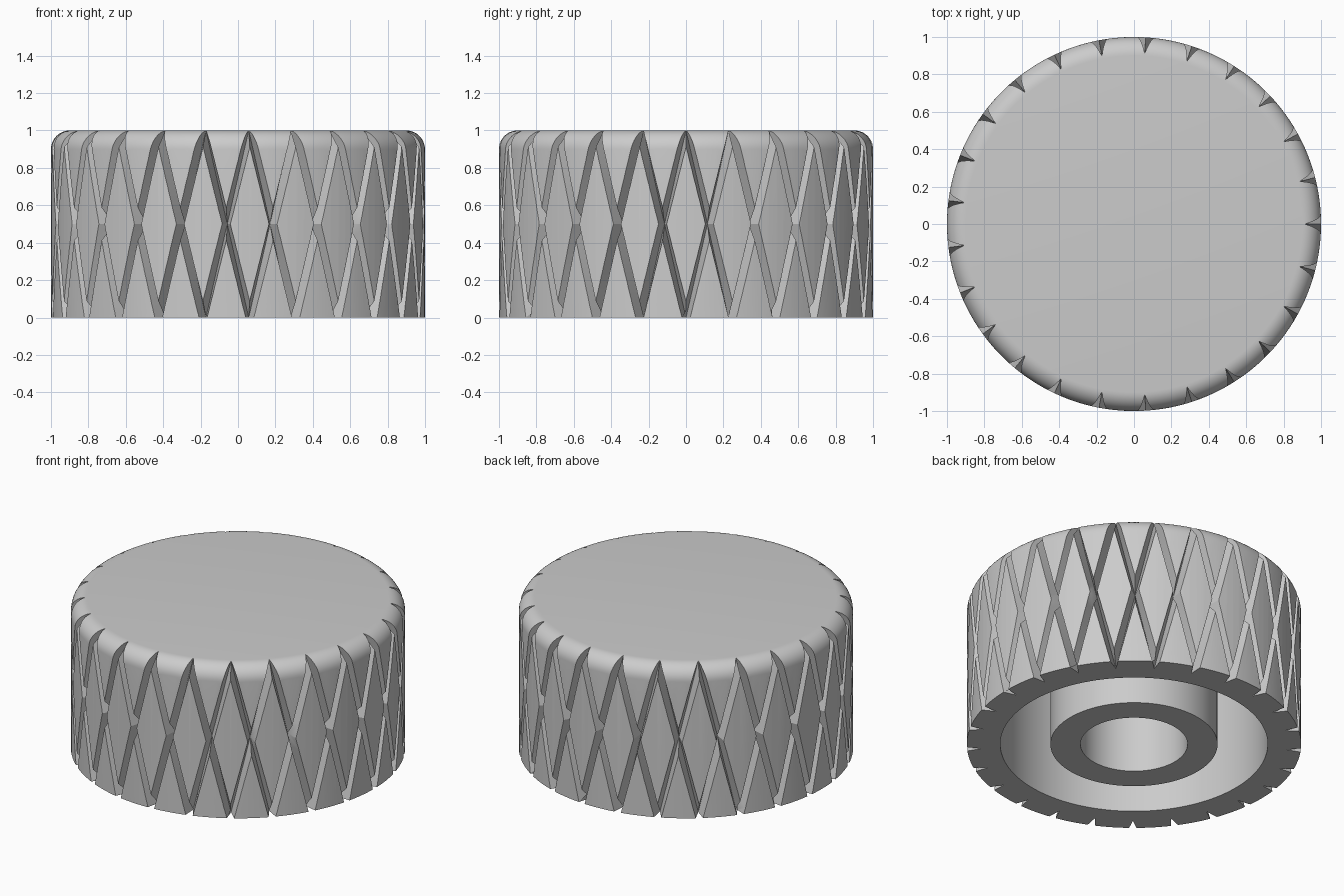
import bpy, bmesh, math
from math import sin, cos, pi

cube = bpy.data.objects.get("Cube")
if cube:
    bpy.data.objects.remove(cube, do_unlink=True)

GROOVES = 25
STEP = 2 * pi / GROOVES
SEGMENTS = 150
FILLET = 0.1

grey = bpy.data.materials.new("plain_grey")
grey.use_nodes = True
colour = (0.6, 0.6, 0.6, 1)
grey.diffuse_color = colour
grey.node_tree.nodes["Principled BSDF"].inputs["Base Color"].default_value = colour


def make_object(name, bm):
    bmesh.ops.recalc_face_normals(bm, faces=bm.faces)
    mesh = bpy.data.meshes.new(name)
    bm.to_mesh(mesh)
    bm.free()
    obj = bpy.data.objects.new(name, mesh)
    bpy.context.collection.objects.link(obj)
    mesh.materials.append(grey)
    return obj


def lathe(name, profile):
    """Revolve (radius, height) points, closing both ends with discs."""
    bm = bmesh.new()
    rings = [[bm.verts.new((r * cos(2 * pi * i / SEGMENTS), r * sin(2 * pi * i / SEGMENTS), z))
              for i in range(SEGMENTS)] for r, z in profile]
    for a, b in zip(rings, rings[1:]):
        for i in range(SEGMENTS):
            j = (i + 1) % SEGMENTS
            bm.faces.new((a[i], a[j], b[j], b[i]))
    bm.faces.new(rings[0])
    bm.faces.new(rings[-1])
    return make_object(name, bm)


def groove_cutter(name, hand):
    """V-section bars winding one groove step over the full height."""
    bm = bmesh.new()
    section = [(0.915, 0), (1.05, 0.035), (1.05, -0.035)]  # radius, sideways
    count = 14
    for k in range(GROOVES):
        rings = []
        for s in range(count + 1):
            t = -0.1 + 1.2 * s / count
            a = (k + hand * t) * STEP
            rings.append([bm.verts.new((r * cos(a) - w * sin(a), r * sin(a) + w * cos(a), t))
                          for r, w in section])
        for a, b in zip(rings, rings[1:]):
            for i in range(3):
                j = (i + 1) % 3
                bm.faces.new((a[i], a[j], b[j], b[i]))
        bm.faces.new(rings[0])
        bm.faces.new(rings[-1])
    obj = make_object(name, bm)
    obj.hide_render = True
    return obj


# Knob body: hole, central boss, hollow underside, outer wall, rounded rim
profile = [(0.32, 0.8), (0.32, 0), (0.5, 0), (0.5, 0.8), (0.8, 0.8), (0.8, 0), (1, 0)]
for i in range(11):
    a = pi / 2 * i / 10
    profile.append((1 - FILLET + FILLET * cos(a), 1 - FILLET + FILLET * sin(a)))
knob = lathe("knob_body", profile)

# Diamond grip: grooves of both hands
bpy.context.view_layer.objects.active = knob
for hand, name in ((1, "left_hand_cutter"), (-1, "right_hand_cutter")):
    cutter = groove_cutter(name, hand)
    mod = knob.modifiers.new("grip", 'BOOLEAN')
    mod.operation = 'DIFFERENCE'
    mod.solver = 'EXACT'
    mod.object = cutter
    bpy.ops.object.modifier_apply(modifier=mod.name)
    bpy.data.objects.remove(cutter, do_unlink=True)

# Smooth round surfaces, crisp groove edges
bpy.ops.object.select_all(action='DESELECT')
knob.select_set(True)
bpy.ops.object.shade_smooth_by_angle(angle=math.radians(25))
